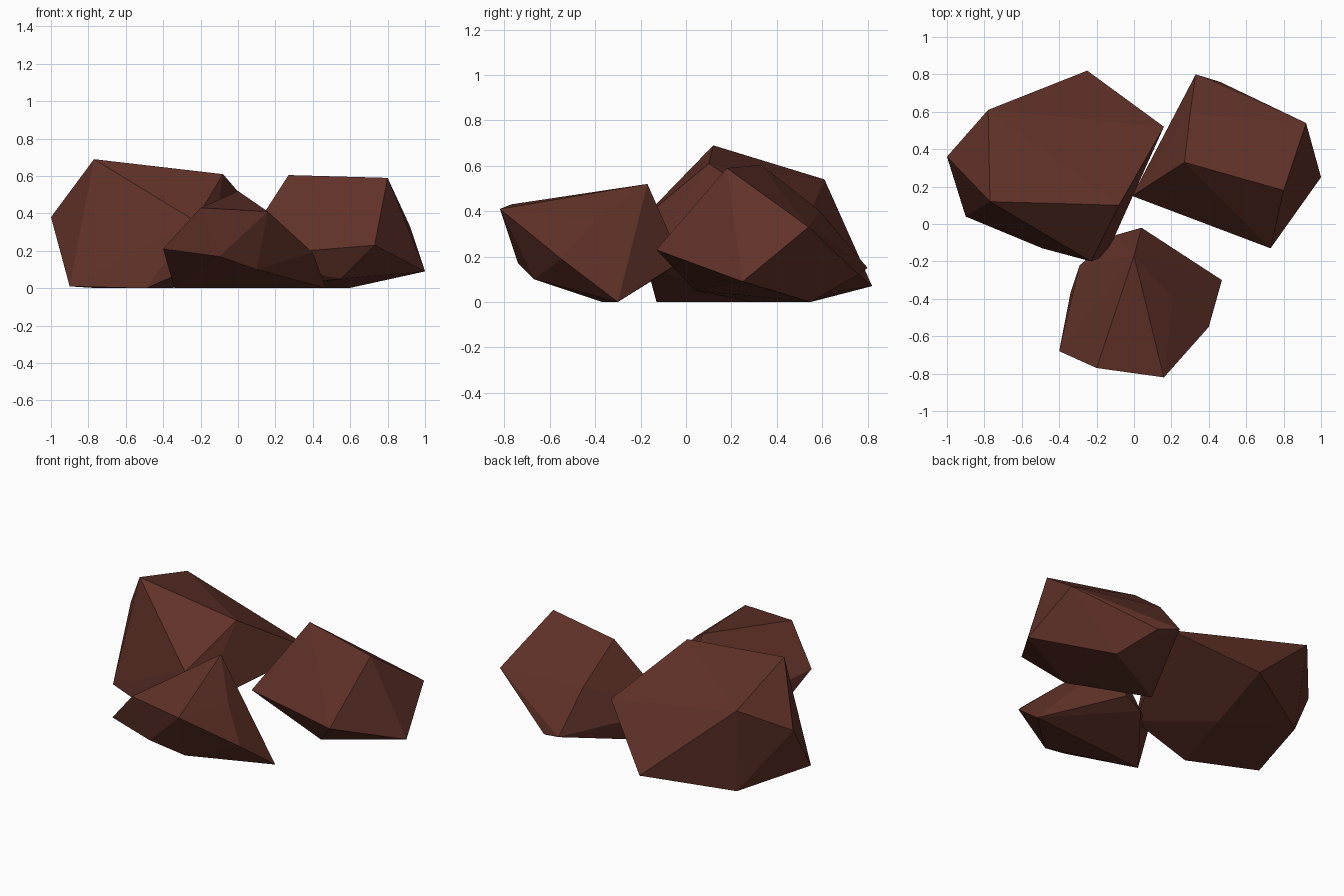
import bpy, bmesh

stone = bpy.data.materials.new("dark red brown stone")
stone.diffuse_color = (0.12, 0.032, 0.022, 1)


def rock(name, corners):
    """Faceted boulder: the convex hull of a few corner points."""
    bm = bmesh.new()
    for c in corners:
        bm.verts.new(c)
    hull = bmesh.ops.convex_hull(bm, input=bm.verts[:])
    loose = {g for g in hull["geom_interior"] + hull["geom_unused"]
             if isinstance(g, bmesh.types.BMVert)}
    bmesh.ops.delete(bm, geom=list(loose), context='VERTS')
    bmesh.ops.recalc_face_normals(bm, faces=bm.faces[:])
    mesh = bpy.data.meshes.new(name)
    bm.to_mesh(mesh)
    bm.free()
    mesh.materials.append(stone)
    obj = bpy.data.objects.new(name, mesh)
    bpy.context.collection.objects.link(obj)
    return obj


# Large rock at the back left
rock("large_rock", [
    (-0.77, 0.12, 0.69), (-0.08, 0.10, 0.61), (-0.78, 0.61, 0.54),  # crown
    (-1.00, 0.36, 0.38), (-0.23, -0.20, 0.36), (0.16, 0.52, 0.33),  # girth
    (-0.25, 0.82, 0.07), (-0.15, -0.17, 0.15),
    (-0.90, 0.04, 0.01), (-0.74, 0.55, 0), (-0.35, 0.33, 0), (-0.49, -0.13, 0),  # foot
])

# Medium rock at the back right
rock("medium_rock", [
    (0.27, 0.33, 0.605), (0.80, 0.18, 0.59), (0.30, 0.59, 0.40),  # crown
    (0.92, 0.54, 0.33), (0.73, -0.13, 0.23), (-0.01, 0.15, 0.17),  # girth
    (0.33, 0.80, 0.15), (0.46, 0.76, 0.12), (1.00, 0.25, 0.09),
    (0.55, 0.04, 0.05), (0.59, 0.55, 0), (0.12, 0.30, 0),  # foot
])

# Small rock at the front
rock("small_rock", [
    (0.00, -0.17, 0.52), (-0.20, -0.77, 0.43), (0.16, -0.82, 0.41),  # crown
    (0.21, -0.40, 0.36), (-0.40, -0.68, 0.21), (0.40, -0.55, 0.19),  # girth
    (0.04, -0.02, 0.18), (-0.29, -0.22, 0.16), (-0.10, -0.06, 0.15),
    (-0.10, -0.74, 0.17), (0.10, -0.67, 0.10),
    (-0.34, -0.37, 0), (0.47, -0.30, 0),  # foot
])
